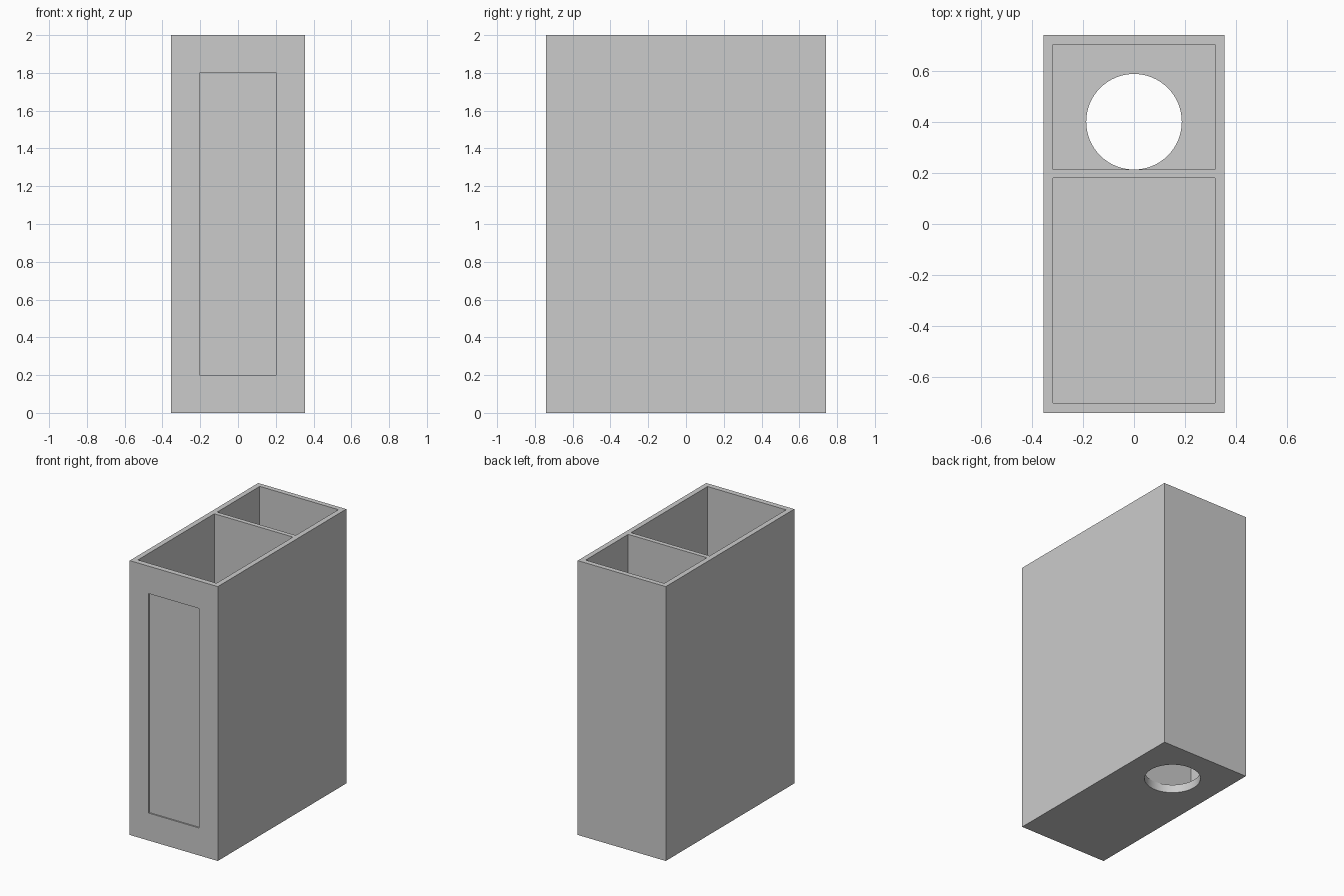
import bpy
import bmesh
from mathutils import Matrix, Vector

cube = bpy.data.objects.get("Cube")
if cube:
    bpy.data.objects.remove(cube, do_unlink=True)

grey = bpy.data.materials.new("plain_grey")
grey.use_nodes = True
colour = (0.6, 0.6, 0.6, 1)
grey.diffuse_color = colour
grey.node_tree.nodes["Principled BSDF"].inputs["Base Color"].default_value = colour

WIDTH, DEPTH, HEIGHT = 0.71, 1.48, 2.0
INNER = 0.317
FLOOR = 0.06


def add_object(name, bm):
    mesh = bpy.data.meshes.new(name)
    bm.to_mesh(mesh)
    bm.free()
    mesh.materials.append(grey)
    obj = bpy.data.objects.new(name, mesh)
    bpy.context.collection.objects.link(obj)
    return obj


def box(name, low, high):
    low, high = Vector(low), Vector(high)
    bm = bmesh.new()
    bmesh.ops.create_cube(bm, size=1, matrix=Matrix.Translation((low + high) / 2)
                          @ Matrix.Diagonal((*(high - low), 1)))
    return add_object(name, bm)


def cut(target, cutter):
    cutter.hide_render = True
    cutter.hide_set(True)
    mod = target.modifiers.new(cutter.name, "BOOLEAN")
    mod.operation = "DIFFERENCE"
    mod.solver = "EXACT"
    mod.object = cutter
    # Bake the cut, then discard the helper
    bpy.context.view_layer.objects.active = target
    bpy.ops.object.modifier_apply(modifier=mod.name)
    bpy.data.objects.remove(cutter, do_unlink=True)


# Outer body
body = box("holder_body", (-WIDTH / 2, -DEPTH / 2, 0), (WIDTH / 2, DEPTH / 2, HEIGHT))

# Two open compartments with a thin divider between them
for name, front, back in (("front_compartment", -0.7, 0.18),
                          ("back_compartment", 0.213, 0.703)):
    cut(body, box(name, (-INNER, front, FLOOR), (INNER, back, HEIGHT + 0.1)))

# Shallow panel recess on the front
cut(body, box("front_recess", (-0.203, -DEPTH, 0.2), (0.203, -DEPTH / 2 + 0.01, 1.8)))

# Round hole through the back compartment floor
bm = bmesh.new()
bmesh.ops.create_cone(bm, cap_ends=True, segments=64, radius1=0.187, radius2=0.187,
                      depth=0.4, matrix=Matrix.Translation((0, 0.4, 0)))
cut(body, add_object("floor_hole", bm))

# Smooth the hole wall while keeping the box edges crisp
body.select_set(True)
bpy.context.view_layer.objects.active = body
bpy.ops.object.shade_smooth_by_angle()
